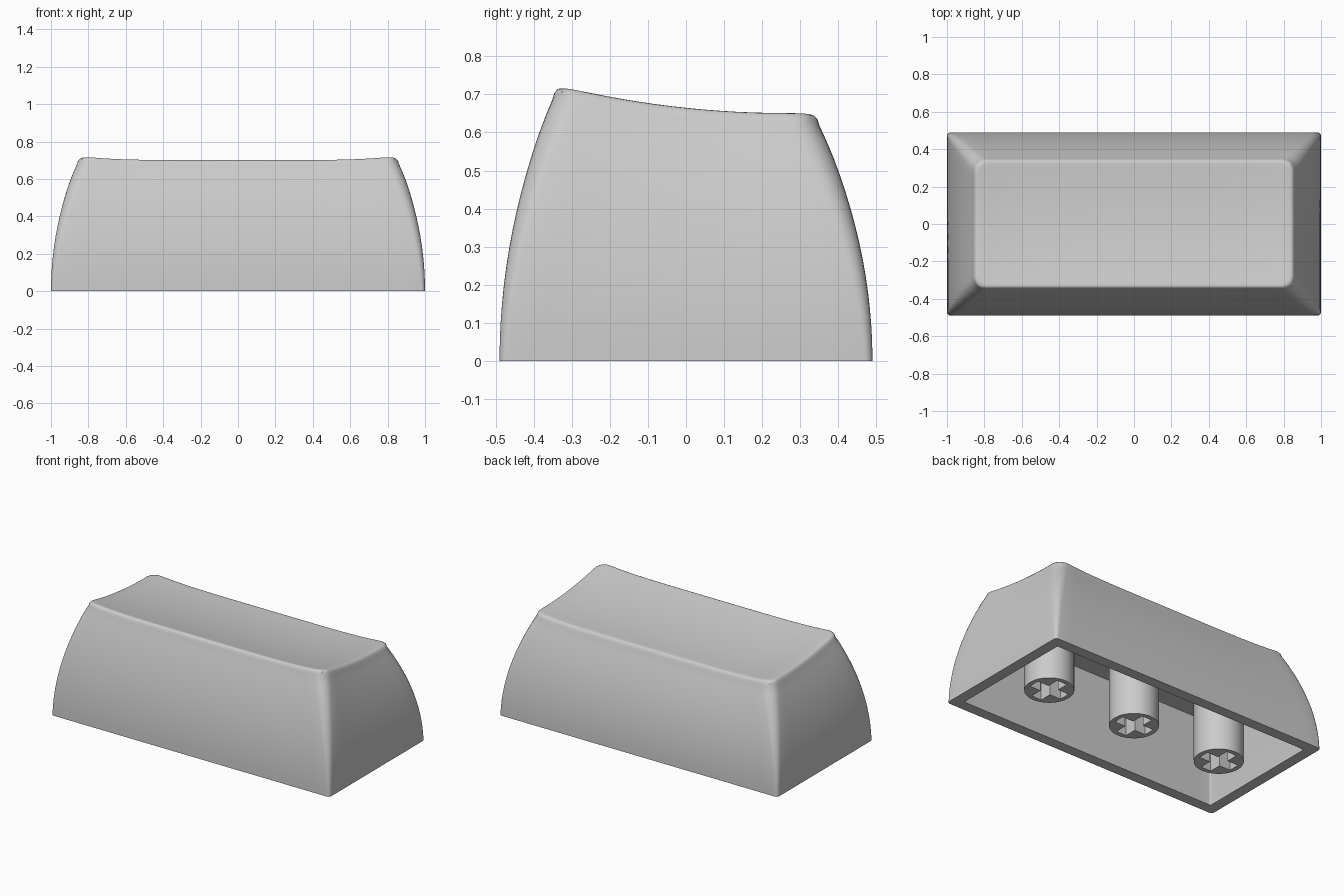
import bpy, bmesh
from math import sin, cos, pi

cube = bpy.data.objects.get("Cube")
if cube:
    bpy.data.objects.remove(cube)

HALF_X, HALF_Y = 1.0, 0.49      # footprint
INSET = 0.14                    # how far the walls lean in
CEILING = 0.505                 # height of the hollow
WALL = 0.07

grey = bpy.data.materials.new("light grey plastic")
grey.use_nodes = True
colour = (0.6, 0.6, 0.6, 1)
grey.diffuse_color = colour
grey.node_tree.nodes["Principled BSDF"].inputs["Base Color"].default_value = colour


def finish(bm, name, angle):
    """Turn a bmesh into a shaded object."""
    bmesh.ops.recalc_face_normals(bm, faces=bm.faces[:])
    mesh = bpy.data.meshes.new(name)
    bm.to_mesh(mesh)
    bm.free()
    obj = bpy.data.objects.new(name, mesh)
    bpy.context.collection.objects.link(obj)
    mesh.materials.append(grey)
    bpy.ops.object.select_all(action='DESELECT')
    obj.select_set(True)
    bpy.context.view_layer.objects.active = obj
    bpy.ops.object.shade_smooth_by_angle(angle=angle)
    return obj


def top_height(x, y):
    """Dished, back-sloping top surface."""
    x = min(abs(x), 0.835)
    y = max(-0.335, min(0.335, y))
    return 0.645 - 0.105 * y + 0.2 * y * y + 0.02 * (x / 0.835) ** 5


def rounded_rect(hx, hy, r, arc=6, long_side=24, short_side=12):
    """Rounded rectangle with points spread along its straight sides."""
    corners = [(1, 1), (-1, 1), (-1, -1), (1, -1)]
    pts = []
    for i, (sx, sy) in enumerate(corners):
        cx, cy = sx * (hx - r), sy * (hy - r)
        for k in range(arc + 1):
            a = pi / 2 * (i + k / arc)
            pts.append((cx + r * cos(a), cy + r * sin(a)))
        nx, ny = corners[(i + 1) % 4]
        a = pi / 2 * (i + 1)
        end = (nx * (hx - r) + r * cos(a), ny * (hy - r) + r * sin(a))
        start = pts[-1]
        n = long_side if i % 2 == 0 else short_side
        for k in range(1, n):
            pts.append(tuple(s + (e - s) * k / n for s, e in zip(start, end)))
    return pts


def bridge(bm, a, b):
    for i in range(len(a)):
        j = (i + 1) % len(a)
        bm.faces.new((a[i], a[j], b[j], b[i]))


def add_ring(bm, pts, height):
    return [bm.verts.new((x, y, height(x, y))) for x, y in pts]


# Shell: hollow ceiling, inner walls, bottom rim, outer walls, rounded edge, dished top
bm = bmesh.new()
rings = []
for inset, z in ((WALL + 0.06, CEILING), (WALL + 0.02, CEILING / 2), (WALL, 0)):
    pts = rounded_rect(HALF_X - inset, HALF_Y - inset, 0.008)
    rings.append(add_ring(bm, pts, lambda x, y: z))
bm.faces.new(rings[0])

STEPS = 14
for k in range(STEPS + 1):
    t = k / STEPS
    inset = INSET * t * t
    pts = rounded_rect(HALF_X - inset, HALF_Y - inset, 0.02 + 0.05 * t)
    rings.append(add_ring(bm, pts, lambda x, y: t * (top_height(x, y) - 0.028)))

for inset, drop in ((0.144, 0.014), (0.151, 0.005), (0.158, 0.001), (0.167, 0)):
    pts = rounded_rect(HALF_X - inset, HALF_Y - inset, 0.065)
    rings.append(add_ring(bm, pts, lambda x, y: top_height(x, y) - drop))

rim = pts
for k in range(1, 14):
    s = 1 - k / 14
    rings.append(add_ring(bm, [(x * s, y * s) for x, y in rim], top_height))
for a, b in zip(rings, rings[1:]):
    bridge(bm, a, b)
centre = bm.verts.new((0, 0, top_height(0, 0)))
last = rings[-1]
for i in range(len(last)):
    bm.faces.new((last[i], last[(i + 1) % len(last)], centre))
finish(bm, "keycap_shell", 0.6)


# Stems: round posts with a cross-shaped socket in the lower end
def stem(name, x0, radius=0.145, arm=0.115, half=0.036, depth=0.22, sides=40):
    bm = bmesh.new()
    circle = [(radius * cos(2 * pi * i / sides), radius * sin(2 * pi * i / sides))
              for i in range(sides)]
    cross = []
    for c, s in ((1, 0), (0, 1), (-1, 0), (0, -1)):
        for u, v in ((arm, -half), (arm, half), (half, half)):
            cross.append((u * c - v * s, u * s + v * c))

    def loop(pts, z):
        return [bm.verts.new((x0 + x, y, z)) for x, y in pts]

    outer, socket = loop(circle, 0), loop(cross, 0)
    bridge(bm, outer, loop(circle, CEILING + 0.01))
    socket_top = loop(cross, depth)
    bridge(bm, socket, socket_top)
    bm.faces.new(socket_top)
    edges = [bm.edges.get((ring[i - 1], ring[i]))
             for ring in (outer, socket) for i in range(len(ring))]
    bmesh.ops.triangle_fill(bm, edges=edges, use_beauty=True)
    return finish(bm, name, 0.6)


for name, x0 in (("right_stem", -0.64), ("middle_stem", 0), ("left_stem", 0.64)):
    stem(name, x0)
